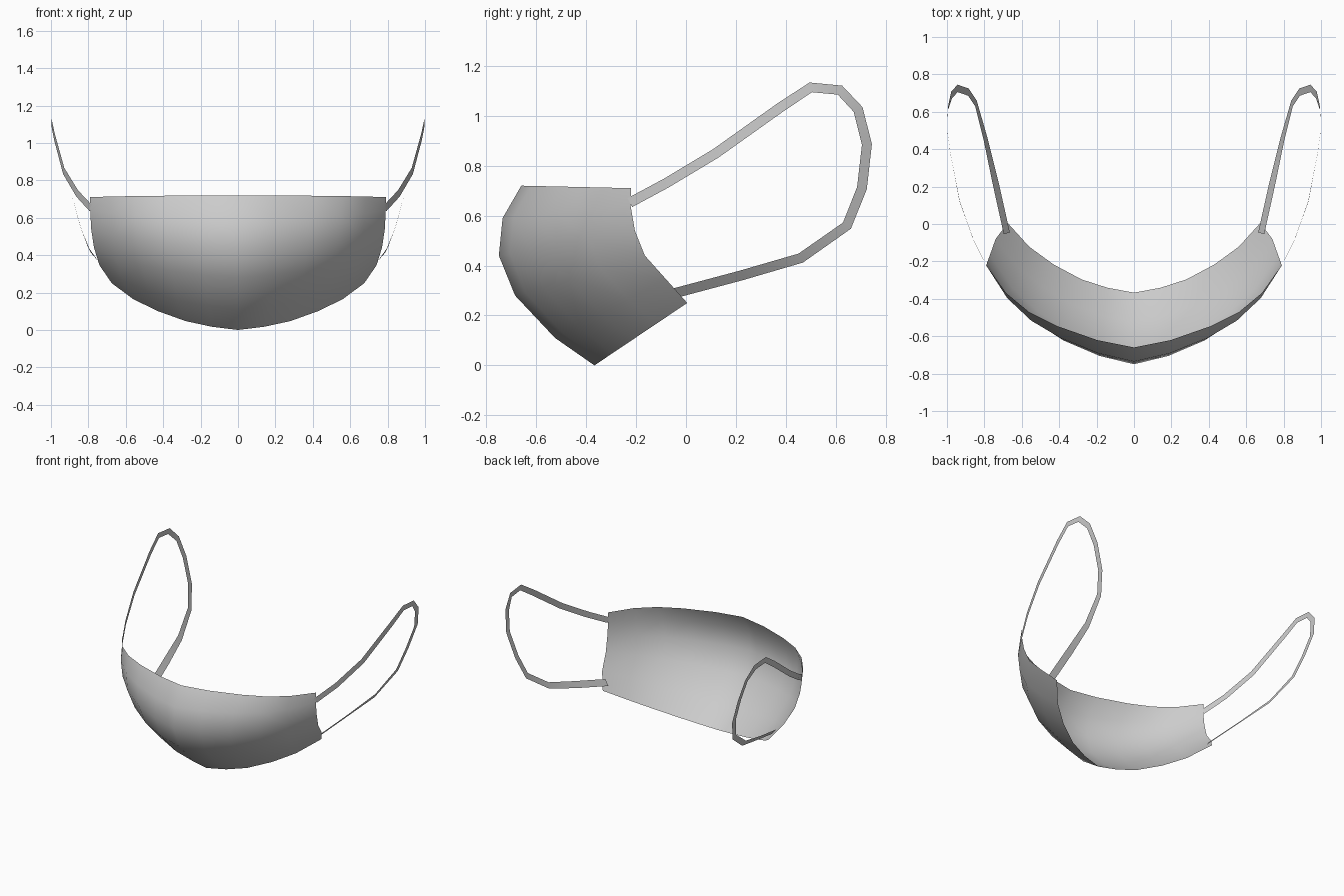
import bpy, math
from mathutils import Vector

if "Cube" in bpy.data.objects:
    bpy.data.objects.remove(bpy.data.objects["Cube"])

fabric = bpy.data.materials.new("light grey fabric")
fabric.diffuse_color = (0.6, 0.6, 0.6, 1)
fabric.use_nodes = True
fabric.node_tree.nodes["Principled BSDF"].inputs["Base Color"].default_value = fabric.diffuse_color


def add_mirrored(name, verts, faces):
    """Thin sheet for the +x half, mirrored across x = 0, smooth shaded."""
    me = bpy.data.meshes.new(name)
    me.from_pydata(verts, [], faces)
    me.materials.append(fabric)
    me.update()
    for p in me.polygons:
        p.use_smooth = True
    ob = bpy.data.objects.new(name, me)
    bpy.context.collection.objects.link(ob)
    mod = ob.modifiers.new("mirror", 'MIRROR')
    mod.use_clip = True
    mod.merge_threshold = 0.001
    return ob


# Mask shell: centre profile (y, z) swept to the side-edge profile (x, y, z), top to bottom
centre = [(-0.66, 0.72), (-0.735, 0.59), (-0.75, 0.44),
          (-0.685, 0.28), (-0.525, 0.11), (-0.367, 0.0)]
edge = [(0.79, -0.22, 0.71), (0.79, -0.222, 0.64), (0.785, -0.205, 0.54),
        (0.77, -0.165, 0.44), (0.74, -0.08, 0.345), (0.675, 0.005, 0.25)]
# Sideways and backwards fractions of each column, for the top and bottom rims
top_f = [(0, 0), (0.25, 0.09), (0.52, 0.26), (0.71, 0.43), (0.865, 0.66), (1, 1)]
bottom_f = [(0, 0), (0.21, 0.07), (0.415, 0.19), (0.637, 0.405), (0.83, 0.66), (1, 1)]

verts, faces = [], []
n = len(top_f)
for r, ((cy, cz), (ex, ey, ez)) in enumerate(zip(centre, edge)):
    t = r / (len(centre) - 1)
    for a, b in zip(top_f, bottom_f):
        fx = a[0] + (b[0] - a[0]) * t
        fy = a[1] + (b[1] - a[1]) * t
        verts.append((ex * fx, cy + (ey - cy) * fy, cz + (ez - cz) * fy))
for r in range(len(centre) - 1):
    for c in range(n - 1):
        i = r * n + c
        faces.append((i, i + n, i + n + 1, i + 1))
add_mirrored("mask_shell", verts, faces)

# Ear loops: flat ribbon along a path from the upper to the lower corner
path = [Vector(p) for p in [
    (0.788, -0.225, 0.652), (0.86, -0.08, 0.73), (0.932, 0.12, 0.85),
    (0.982, 0.38, 1.035), (0.998, 0.50, 1.114), (0.995, 0.617, 1.103),
    (0.975, 0.69, 1.025), (0.943, 0.725, 0.885), (0.885, 0.705, 0.71),
    (0.845, 0.645, 0.56), (0.795, 0.46, 0.43), (0.74, 0.22, 0.36),
    (0.68, -0.05, 0.288)]]
half_width = 0.02
verts, faces = [], []
for i, p in enumerate(path):
    d0 = (p - path[max(i - 1, 0)]) if i else path[1] - p
    d1 = (path[i + 1] - p) if i < len(path) - 1 else d0
    d = d0.normalized() + d1.normalized()
    s = math.hypot(d.y, d.z)
    ny, nz = -d.z / s, d.y / s
    # upper strand stands upright, lower strand twists to lie along y
    if i <= 4:
        nx = d.x / d.y * ny
    elif i == 5:
        nx = 0
    else:
        nx = d.x / d.z * nz
    off = Vector((nx, ny, nz)) * half_width
    verts += [p + off, p - off]
for i in range(len(path) - 1):
    a = 2 * i
    faces.append((a, a + 1, a + 3, a + 2))
add_mirrored("ear_loops", verts, faces)
